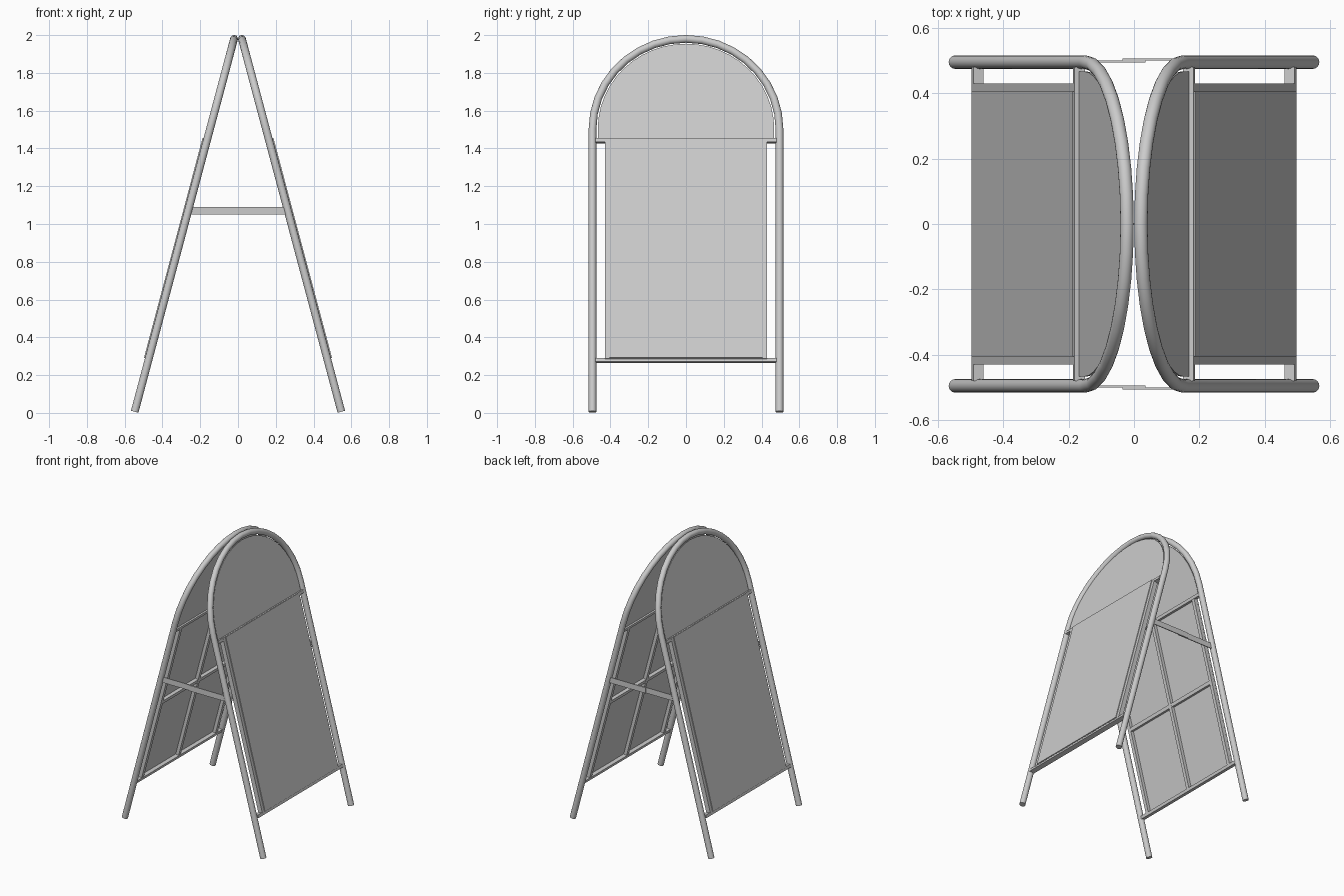
import bpy, bmesh, math
from mathutils import Matrix, Vector

cube = bpy.data.objects.get("Cube")
if cube:
    bpy.data.objects.remove(cube, do_unlink=True)

# One painted metal colour
GREY = (0.6, 0.6, 0.6, 1)
paint = bpy.data.materials.new("grey_paint")
paint.use_nodes = True
paint.diffuse_color = GREY
paint.node_tree.nodes["Principled BSDF"].inputs["Base Color"].default_value = GREY

# Leaning plane of each half: local x = outward, y = across, z = up the slope
FOOT, TOP = Vector((0.547, 0, 0.006)), Vector((0.021, 0, 1.98))
LENGTH = (TOP - FOOT).length
TILT = math.atan2(FOOT.x - TOP.x, TOP.z - FOOT.z)
HALF, TUBE = 0.495, 0.0205
ARC = LENGTH - HALF          # height where the arch begins
LOW, HIGH = 0.28, 1.484      # crossbar heights along the slope


def slope(side):
    turn = Matrix.Rotation(0 if side == "left" else math.pi, 4, 'Z')
    return turn @ Matrix.Translation(FOOT) @ Matrix.Rotation(-TILT, 4, 'Y')


def add_mesh(name, bm, matrix):
    bmesh.ops.recalc_face_normals(bm, faces=bm.faces)
    mesh = bpy.data.meshes.new(name)
    bm.to_mesh(mesh)
    bm.free()
    mesh.materials.append(paint)
    obj = bpy.data.objects.new(name, mesh)
    obj.matrix_world = matrix
    bpy.context.collection.objects.link(obj)
    return obj


def box(name, xs, ys, zs, matrix=Matrix()):
    lo, hi = Vector((xs[0], ys[0], zs[0])), Vector((xs[1], ys[1], zs[1]))
    bm = bmesh.new()
    bmesh.ops.create_cube(bm, size=1)
    for v in bm.verts:
        v.co = (lo + hi) / 2 + v.co * (hi - lo)
    return add_mesh(name, bm, matrix)


def arch(radius, base, steps):
    pts = [(radius * math.cos(math.pi * i / steps),
            ARC + radius * math.sin(math.pi * i / steps)) for i in range(steps + 1)]
    return [(radius, base)] + pts + [(-radius, base)]


def tube_frame(name, matrix):
    curve = bpy.data.curves.new(name, 'CURVE')
    curve.dimensions = '3D'
    curve.bevel_depth = TUBE
    curve.bevel_resolution = 6
    curve.use_fill_caps = True
    path = arch(HALF, 0, 18)
    spline = curve.splines.new('POLY')
    spline.points.add(len(path) - 1)
    for p, (y, z) in zip(spline.points, path):
        p.co = (0, y, z, 1)
    curve.materials.append(paint)
    obj = bpy.data.objects.new(name, curve)
    obj.matrix_world = matrix
    bpy.context.collection.objects.link(obj)
    bpy.ops.object.select_all(action='DESELECT')
    obj.select_set(True)
    bpy.context.view_layer.objects.active = obj
    bpy.ops.object.convert(target='MESH')
    bpy.ops.object.shade_smooth_by_angle(angle=math.radians(40))


def arch_panel(name, matrix):
    bm = bmesh.new()
    face = bm.faces.new([bm.verts.new((-0.002, y, z))
                         for y, z in arch(0.467, HIGH + 0.01, 24)])
    out = bmesh.ops.extrude_face_region(bm, geom=[face])
    moved = [g for g in out["geom"] if isinstance(g, bmesh.types.BMVert)]
    bmesh.ops.translate(bm, verts=moved, vec=(0.008, 0, 0))
    add_mesh(name, bm, matrix)


for side in ("left", "right"):
    m = slope(side)
    tube_frame(side + "_tube_frame", m)
    arch_panel(side + "_arch_panel", m)

    # Crossbars between the legs
    for label, z in (("lower", LOW), ("upper", HIGH)):
        box(f"{side}_{label}_crossbar", (-0.013, 0.02), (-0.48, 0.48),
            (z - 0.0105, z + 0.0105), m)

    # Display board with a raised sheet on its outer face
    box(side + "_board", (0.012, 0.021), (-0.43, 0.43), (LOW + 0.005, HIGH + 0.0105), m)
    box(side + "_sheet", (0.02, 0.026), (-0.405, 0.405), (LOW + 0.009, HIGH + 0.009), m)

    # Stiffening rails on the inner face
    for label, y in (("front", -0.417), ("middle", 0), ("back", 0.417)):
        box(f"{side}_{label}_rail", (-0.011, 0.013), (y - 0.0125, y + 0.0125),
            (LOW, HIGH), m)
    mid = (LOW + HIGH) / 2
    box(side + "_cross_rail", (-0.0105, 0.013), (-0.42, 0.42),
        (mid - 0.0125, mid + 0.0125), m)

# Flat folding stays, two overlapping strips on each side
for label, s in (("front", -1), ("back", 1)):
    for side, xs, y in (("right", (-0.262, 0.035), 0.4975), ("left", (-0.035, 0.262), 0.5035)):
        box(f"{label}_{side}_stay", xs, (s * y - 0.003, s * y + 0.003), (1.05, 1.09))
